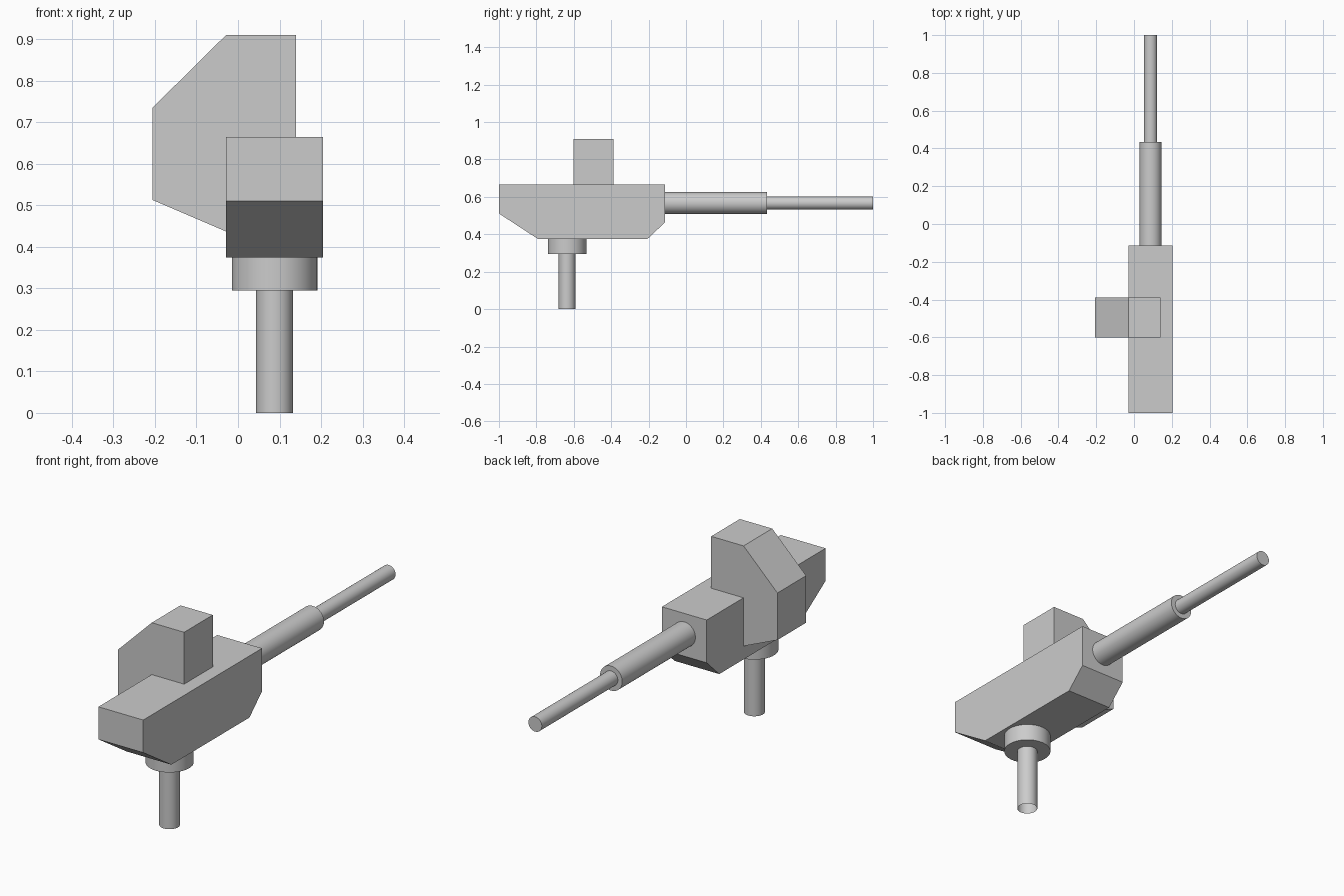
import bpy, bmesh, math
from mathutils import Matrix, Vector

if "Cube" in bpy.data.objects:
    bpy.data.objects.remove(bpy.data.objects["Cube"])

grey = bpy.data.materials.new("light_grey")
grey.diffuse_color = (0.6, 0.6, 0.6, 1)
grey.use_nodes = True
grey.node_tree.nodes["Principled BSDF"].inputs["Base Color"].default_value = grey.diffuse_color


def finish(name, bm):
    bmesh.ops.recalc_face_normals(bm, faces=bm.faces[:])
    mesh = bpy.data.meshes.new(name)
    bm.to_mesh(mesh)
    bm.free()
    mesh.materials.append(grey)
    obj = bpy.data.objects.new(name, mesh)
    bpy.context.collection.objects.link(obj)
    return obj


def prism(name, points, offset):
    """Extrude a flat outline along an offset."""
    bm = bmesh.new()
    face = bm.faces.new([bm.verts.new(p) for p in points])
    ext = bmesh.ops.extrude_face_region(bm, geom=[face], use_keep_orig=True)
    moved = [v for v in ext["geom"] if isinstance(v, bmesh.types.BMVert)]
    bmesh.ops.translate(bm, verts=moved, vec=offset)
    return finish(name, bm)


def rod(name, start, end, radius, open_start=False):
    """Smooth cylinder between two points."""
    start, end = Vector(start), Vector(end)
    axis = end - start
    bm = bmesh.new()
    place = Matrix.Translation((start + end) / 2) @ axis.to_track_quat("Z", "Y").to_matrix().to_4x4()
    bmesh.ops.create_cone(bm, cap_ends=True, segments=48, radius1=radius,
                          radius2=radius, depth=axis.length, matrix=place)
    if open_start:
        caps = [f for f in bm.faces if len(f.verts) > 4
                and (f.calc_center_median() - start).length < 0.001]
        bmesh.ops.delete(bm, geom=caps, context="FACES_ONLY")
    obj = finish(name, bm)
    bpy.ops.object.select_all(action="DESELECT")
    obj.select_set(True)
    bpy.context.view_layer.objects.active = obj
    bpy.ops.object.shade_smooth_by_angle(angle=math.radians(35))
    return obj


# Main body: side outline extruded across x
body = [(-1, 0.665), (-1, 0.511), (-0.79, 0.374), (-0.207, 0.374),
        (-0.113, 0.463), (-0.113, 0.665)]
prism("body", [(-0.029, y, z) for y, z in body], (0.234, 0, 0))

# Side box: front outline extruded along y
box = [(-0.029, 0.91), (0.14, 0.91), (0.14, 0.437), (-0.029, 0.437),
       (-0.206, 0.513), (-0.206, 0.735)]
prism("side_box", [(x, -0.602, z) for x, z in box], (0, 0.214, 0))

# Two-stage barrel
CX, BZ = 0.088, 0.567
rod("barrel_sleeve", (CX, -0.13, BZ), (CX, 0.433, BZ), 0.058)
rod("barrel", (CX, 0.40, BZ), (CX, 1.0, BZ), 0.035)

# Mounting collar and post
rod("collar", (CX, -0.636, 0.295), (CX, -0.636, 0.376), 0.103)
rod("post", (CX, -0.636, 0), (CX, -0.636, 0.31), 0.0445, open_start=True)
